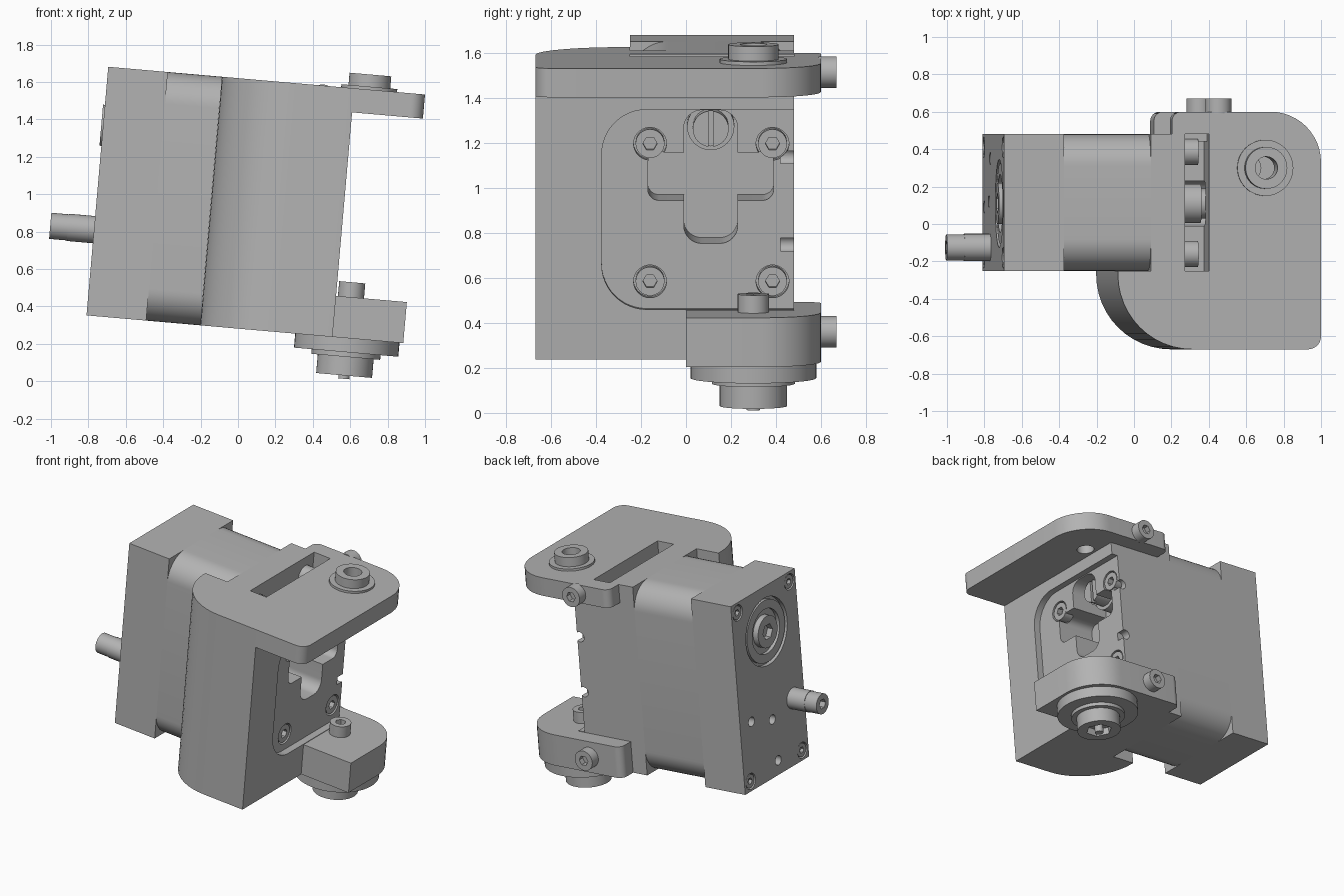
import bpy, bmesh, math
from mathutils import Matrix, Vector

cube = bpy.data.objects.get("Cube")
if cube:
    bpy.data.objects.remove(cube, do_unlink=True)

grey = bpy.data.materials.new("plain grey")
grey.use_nodes = True
grey.diffuse_color = (0.45, 0.45, 0.45, 1)
grey.node_tree.nodes["Principled BSDF"].inputs["Base Color"].default_value = (0.45, 0.45, 0.45, 1)

# Whole assembly leans five degrees
TILT = Matrix.Translation((-0.81, 0, 0.352)) @ Matrix.Rotation(math.radians(5), 4, 'Y')
PLACE = {'x': lambda p, q, t: (t, p, q),
         'y': lambda p, q, t: (p, t, q),
         'z': lambda p, q, t: (p, q, t)}


def outline(*corners):
    """Polygon whose corners (p, q, radius) may be rounded."""
    result = []
    for i, c in enumerate(corners):
        here = Vector(c[:2])
        r = c[2] if len(c) > 2 else 0
        if not r:
            result.append(here)
            continue
        a = (Vector(corners[i - 1][:2]) - here).normalized()
        b = (Vector(corners[(i + 1) % len(corners)][:2]) - here).normalized()
        centre = here + (a + b) * r
        for k in range(13):
            ang = k / 12 * math.pi / 2
            result.append(centre - b * r * math.cos(ang) - a * r * math.sin(ang))
    return result


def rect(p0, p1, q0, q1, r=0):
    return outline((p0, q0, r), (p1, q0, r), (p1, q1, r), (p0, q1, r))


def circle(p, q, r, n=48):
    return [(p + r * math.cos(i * math.tau / n), q + r * math.sin(i * math.tau / n)) for i in range(n)]


def prism(name, axis, pts, t0, t1):
    bm = bmesh.new()
    ends = [[bm.verts.new(PLACE[axis](p[0], p[1], t)) for p in pts] for t in (t0, t1)]
    bm.faces.new(ends[0])
    bm.faces.new(ends[1])
    n = len(pts)
    for i in range(n):
        j = (i + 1) % n
        bm.faces.new((ends[0][i], ends[0][j], ends[1][j], ends[1][i]))
    bmesh.ops.recalc_face_normals(bm, faces=bm.faces)
    mesh = bpy.data.meshes.new(name)
    bm.to_mesh(mesh)
    bm.free()
    mesh.materials.append(grey)
    ob = bpy.data.objects.new(name, mesh)
    ob.matrix_world = TILT
    bpy.context.collection.objects.link(ob)
    return ob


def cut(ob, axis, pts, t0, t1):
    cutter = prism("cutter", axis, pts, t0, t1)
    cutter.hide_render = True
    mod = ob.modifiers.new("cut", 'BOOLEAN')
    mod.operation, mod.solver, mod.object = 'DIFFERENCE', 'EXACT', cutter
    bpy.context.view_layer.update()
    baked = bpy.data.meshes.new_from_object(ob.evaluated_get(bpy.context.evaluated_depsgraph_get()))
    ob.modifiers.clear()
    ob.data = baked
    bpy.data.objects.remove(cutter, do_unlink=True)


def screw(name, axis, p, q, r, base, top):
    """Cylinder head with a hexagon socket in its top end."""
    ob = prism(name, axis, circle(p, q, r), base, top)
    deep = math.copysign(0.04, top - base)
    cut(ob, axis, circle(p, q, r * 0.5, 6), top - deep, top + deep)
    return ob


H = 1.334               # height of the body
YF, YB = -0.25, 0.48    # motor sides
SY, SW = 0.11, 1.02     # output shaft position

# Motor: end cap, rounded middle, square flange
cap = prism("motor_cap", 'x', rect(YF, YB, 0, H), 0, 0.32)
prism("motor_middle", 'x', rect(YF, YB, 0, H, 0.17), 0.32, 0.787)
prism("motor_flange", 'x', rect(YF, YB, 0, H), 0.787, 0.97)

# Bearing, nut and screws on the motor cap
cut(cap, 'x', circle(SY, SW, 0.235), -0.1, 0.03)
bearing = prism("bearing_ring", 'x', circle(SY, SW, 0.215), 0.005, 0.06)
cut(bearing, 'x', circle(SY, SW, 0.155), -0.1, 0.05)
screw("bearing_nut", 'x', SY, SW, 0.11, 0.06, -0.01)
for y in (YF + 0.07, YB - 0.07):
    for w in (0.07, H - 0.07):
        cut(cap, 'x', circle(y, w, 0.055), -0.1, 0.03)
        screw("cap_screw", 'x', y, w, 0.047, 0.06, 0.005)
for y, w in ((0.35, 0.47), (0.12, 0.4), (0.09, 0.1)):
    cut(cap, 'x', circle(y, w, 0.033, 24), -0.1, 0.1)
screw("rear_adjuster", 'x', -0.125, 0.46, 0.07, 0.01, -0.235)
prism("adjuster_collar", 'x', circle(-0.125, 0.46, 0.073), -0.14, 0.01)

# Bracket: rounded column, end wall, top plate, lower clamp
plate_low = 1.205
column = prism("bracket_column", 'z', outline(
    (0.61, -0.67, 0.4), (1.32, -0.67), (1.32, YF), (0.61, YF)), 0, plate_low)
wall = prism("bracket_wall", 'y', outline(
    (0.97, 0), (1.32, 0), (1.32, plate_low), (1.1, plate_low), (1.1, 1.0), (0.97, 1.0)), YF, YB)
prism("slot_cheek", 'y', rect(0.97, 1.1, 1.0, plate_low), YB - 0.04, YB)
plate = prism("top_plate", 'z', outline(
    (0.61, -0.67, 0.4), (1.7, -0.67, 0.07), (1.7, 0.6, 0.27), (0.9, 0.6, 0.05),
    (0.9, YB), (1.1, YB), (1.1, YF), (0.61, YF)), plate_low, H)
prism("lower_clamp", 'z', outline(
    (1.32, 0), (1.7, 0), (1.7, 0.6, 0.27), (0.9, 0.6, 0.05), (0.9, YB), (1.32, YB)), 0, 0.22)

# Shallow pocket, cross opening and screw wells in the end wall
pocket = outline((-0.375, 0.224, 0.2), (0.7, 0.224), (0.7, 1.117), (-0.375, 1.117, 0.2))
for part in (column, wall):
    cut(part, 'x', pocket, 1.27, 1.5)
cut(wall, 'x', rect(-0.01, 0.23, 0.515, 1.11, 0.08), 0.975, 1.4)
cut(wall, 'x', rect(-0.17, 0.39, 0.707, 0.92, 0.05), 0.975, 1.4)
for y in (-0.16, 0.385):
    for w in (0.345, 0.96):
        cut(wall, 'x', circle(y, w, 0.073), 1.2, 1.4)
        screw("wall_screw", 'x', y, w, 0.064, 1.19, 1.265)
    prism("slot_screw", 'x', circle(y, 1.2, 0.07), 0.96, 1.05)
for w in (0.51, 0.9):
    cut(wall, 'y', circle(1.25, w, 0.035, 24), 0.42, 0.6)

# Output shaft with slotted end
shaft = prism("output_shaft", 'x', circle(SY, SW, 0.08), 0.96, 1.2)
cut(shaft, 'x', rect(SY - 0.01, SY + 0.01, SW - 0.1, SW + 0.1), 1.17, 1.3)
prism("shaft_collar", 'x', circle(SY, SW, 0.105), 0.96, 1.08)

# Pivot on the top plate
PU, PY = 1.4, 0.3
cut(plate, 'z', circle(PU, PY, 0.06), 1, 1.6)
for name, r, w0, w1 in (("pivot_washer", 0.15, H, 1.35), ("pivot_bush", 0.112, 1.35, 1.415)):
    ring = prism(name, 'z', circle(PU, PY, r), w0, w1)
    cut(ring, 'z', circle(PU, PY, 0.06), 1, 1.6)

# Pivot stack under the lower clamp
prism("lower_flange", 'z', circle(PU, PY, 0.28), -0.075, 0)
prism("lower_washer", 'z', circle(PU, PY, 0.185), -0.1, -0.075)
hub = prism("lower_hub", 'z', circle(PU, PY, 0.15), -0.2, -0.1)
cut(hub, 'z', circle(PU, PY, 0.09, 6), -0.3, -0.15)
prism("lower_pin", 'z', circle(PU, PY, 0.03), -0.218, -0.12)
screw("clamp_bolt", 'z', PU, PY, 0.07, 0.22, 0.3)

# Clamp screws on the back
for w in (0.11, 1.27):
    screw("side_screw", 'y', 1.155, w, 0.07, 0.59, 0.67)

# Smooth curved sides, keep edges sharp
bpy.ops.object.select_all(action='DESELECT')
for ob in bpy.context.collection.objects:
    if ob.type == 'MESH' and grey.name in ob.data.materials:
        ob.select_set(True)
        bpy.context.view_layer.objects.active = ob
bpy.ops.object.shade_smooth_by_angle(angle=math.radians(30))
